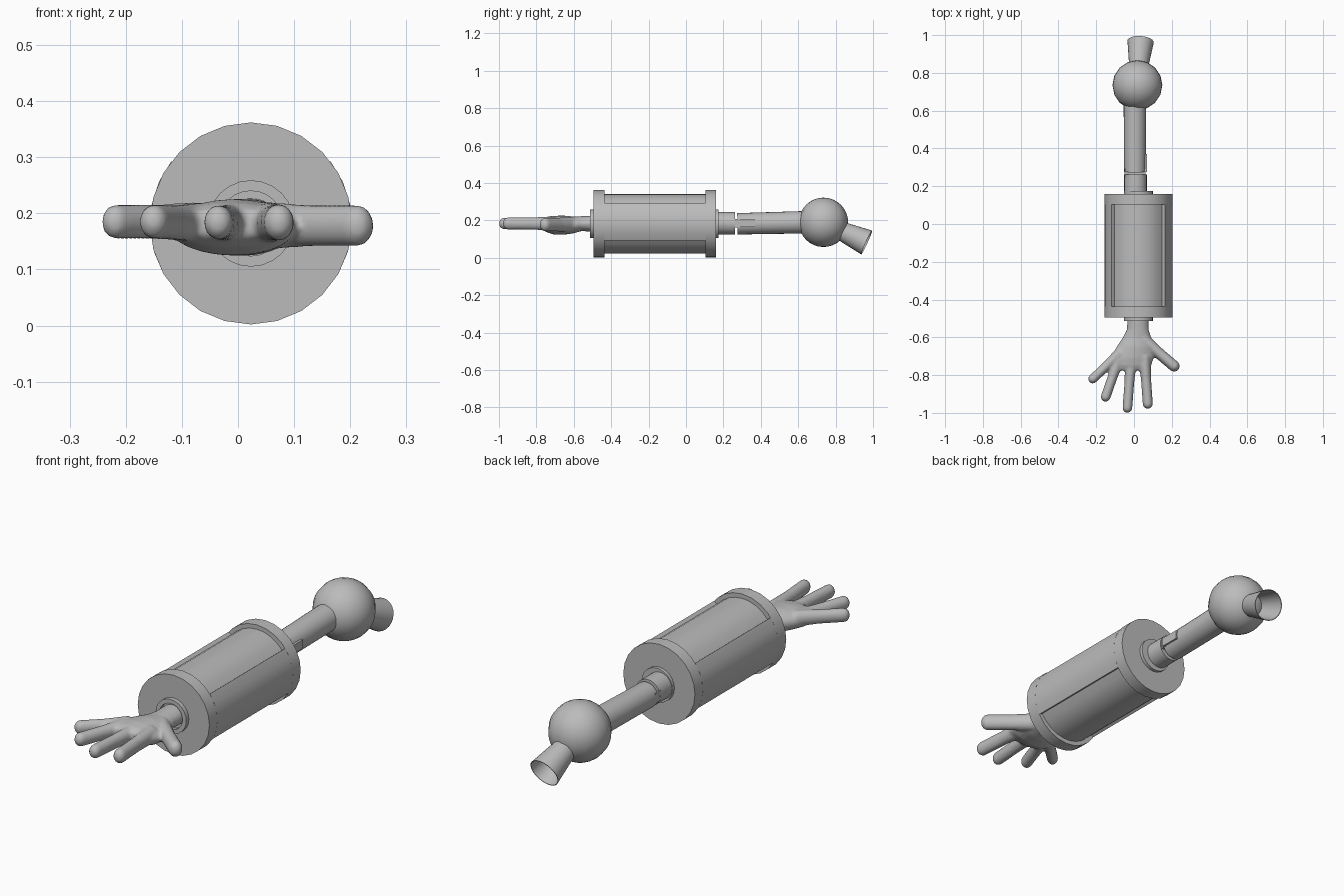
import bpy, bmesh, math
from mathutils import Vector

if "Cube" in bpy.data.objects:
    bpy.data.objects.remove(bpy.data.objects["Cube"])

grey = bpy.data.materials.new("grey")
grey.diffuse_color = (0.5, 0.5, 0.5, 1)
grey.use_nodes = True
grey.node_tree.nodes["Principled BSDF"].inputs["Base Color"].default_value = grey.diffuse_color


def finish(name, bm, smooth=True):
    bmesh.ops.recalc_face_normals(bm, faces=bm.faces[:])
    mesh = bpy.data.meshes.new(name)
    bm.to_mesh(mesh)
    bm.free()
    obj = bpy.data.objects.new(name, mesh)
    bpy.context.collection.objects.link(obj)
    mesh.materials.append(grey)
    if smooth:
        bpy.ops.object.select_all(action='DESELECT')
        obj.select_set(True)
        bpy.context.view_layer.objects.active = obj
        bpy.ops.object.shade_smooth_by_angle(angle=math.radians(32))
    return obj


def loft(bm, rings, caps=True):
    rows = [[bm.verts.new(p) for p in ring] for ring in rings]
    n = len(rows[0])
    for a, b in zip(rows, rows[1:]):
        for i in range(n):
            j = (i + 1) % n
            bm.faces.new((a[i], a[j], b[j], b[i]))
    if caps:
        bm.faces.new(rows[0])
        bm.faces.new(rows[-1])


def ring(center, direction, rx, rz, n=24):
    """Ellipse square to a direction; rx lies level, rz points up."""
    d = Vector(direction).normalized()
    side = d.cross(Vector((0, 0, 1))).normalized()
    up = side.cross(d)
    return [Vector(center) + side * rx * math.cos(t) + up * rz * math.sin(t)
            for t in (2 * math.pi * i / n for i in range(n))]


def lathe(name, x, z, profile, caps=True):
    bm = bmesh.new()
    loft(bm, [ring((x, y, z), (0, 1, 0), r, r) for y, r in profile], caps)
    return finish(name, bm)


def box(name, low, high):
    bm = bmesh.new()
    bmesh.ops.create_cube(bm, size=1)
    for v in bm.verts:
        v.co = [l + (c + 0.5) * (h - l) for c, l, h in zip(v.co, low, high)]
    return finish(name, bm, False)


# Forearm housing: end flanges and a core recessed above and below
X, Z = 0.023, 0.182
lathe("front_flange", X, Z, [(-0.495, 0.18), (-0.437, 0.18)])
lathe("rear_flange", X, Z, [(0.103, 0.18), (0.16, 0.18)])
polar = []
for start, end, radius in ((-30, 38, 0.18), (38, 142, 0.16),
                           (142, 210, 0.18), (210, 330, 0.16)):
    steps = round((end - start) / 13)
    polar += [(math.radians(start + (end - start) * i / steps), radius)
              for i in range(steps + 1)]
bm = bmesh.new()
loft(bm, [[(X + r * math.cos(t), y, Z + r * math.sin(t)) for t, r in polar]
          for y in (-0.437, 0.103)])
finish("recessed_core", bm)

# Collars and upper arm
lathe("front_collar", X, Z, [(-0.49, 0.077), (-0.514, 0.077),
                             (-0.514, 0.058), (-0.494, 0.058)])
lathe("rear_collar", X, Z, [(0.15, 0.077), (0.175, 0.077)])
lathe("arm_stub", 0.008, 0.185, [(0.16, 0.06), (0.262, 0.06)])
box("arm_joint", (-0.05, 0.25, 0.163), (0.062, 0.29, 0.207))
box("joint_plate", (0.05, 0.275, 0.165), (0.068, 0.37, 0.205))
bm = bmesh.new()
a, b = Vector((0.005, 0.275, 0.182)), Vector((0.005, 0.66, 0.191))
loft(bm, [ring(a, b - a, 0.057, 0.057), ring(b, b - a, 0.06, 0.06)])
finish("upper_arm", bm)

# Shoulder ball and flared open socket
bm = bmesh.new()
bmesh.ops.create_uvsphere(bm, u_segments=16, v_segments=16, radius=0.132)
bmesh.ops.translate(bm, verts=bm.verts[:], vec=(0.018, 0.735, 0.19))
finish("shoulder_ball", bm)
bm = bmesh.new()
a, b = Vector((0.023, 0.81, 0.153)), Vector((0.035, 0.966, 0.082))
loft(bm, [ring(a, b - a, 0.047, 0.047), ring(b, b - a, 0.07, 0.07),
          ring(b, b - a, 0.067, 0.067), ring(a, b - a, 0.044, 0.044)])
finish("flared_socket", bm)

# Hand: wrist and palm rings (y, x, half width, half height, z)
bm = bmesh.new()
palm = [(-0.47, 0.022, 0.055, 0.045, 0.183), (-0.56, 0.02, 0.058, 0.04, 0.183),
        (-0.60, 0.016, 0.075, 0.045, 0.176), (-0.65, 0.006, 0.098, 0.051, 0.175),
        (-0.71, -0.01, 0.114, 0.05, 0.175), (-0.75, -0.014, 0.106, 0.04, 0.179),
        (-0.775, -0.014, 0.09, 0.025, 0.182)]
loft(bm, [ring((x, y, z), (0, -1, 0), w, h) for y, x, w, h, z in palm])

# Fingers: base, tip centre, half width, half height
fingers = [((-0.07, -0.68, 0.185), (-0.218, -0.82, 0.185), 0.025, 0.031),
           ((-0.075, -0.70, 0.183), (-0.15, -0.915, 0.185), 0.026, 0.031),
           ((-0.014, -0.70, 0.183), (-0.035, -0.974, 0.184), 0.026, 0.031),
           ((0.055, -0.70, 0.183), (0.073, -0.952, 0.184), 0.027, 0.033),
           ((0.045, -0.61, 0.178), (0.212, -0.752, 0.178), 0.03, 0.037)]
for base, tip, w, h in fingers:
    a, b = Vector(base), Vector(tip)
    d = (b - a).normalized()
    rings = [ring(a, d, w * 1.25, h * 1.15, 16), ring(a.lerp(b, 0.5), d, w, h, 16)]
    for k in range(5):
        t = math.radians(20 * k)
        rings.append(ring(b + d * w * math.sin(t), d, w * math.cos(t), h * math.cos(t), 16))
    loft(bm, rings)
hand = finish("hand", bm, False)
remesh = hand.modifiers.new("blend", 'REMESH')
remesh.mode = 'VOXEL'
remesh.voxel_size = 0.007
remesh.use_smooth_shade = True
soften = hand.modifiers.new("soften", 'SMOOTH')
soften.factor = 0.5
soften.iterations = 4
